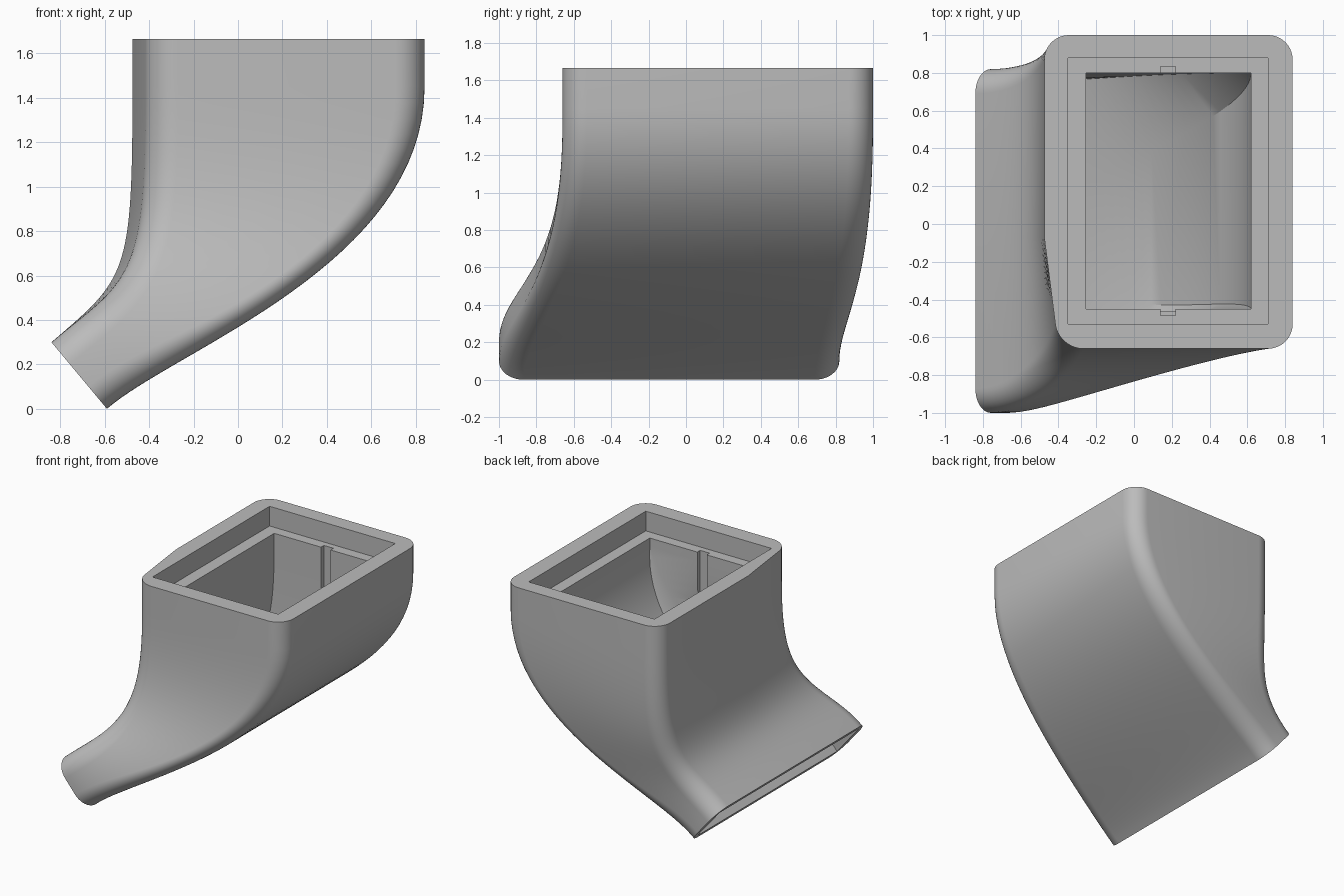
import bpy, bmesh, math
from mathutils import Vector

cube = bpy.data.objects.get("Cube")
if cube:
    bpy.data.objects.remove(cube)

TOP, LEDGE = 1.665, 1.515
STEPS = 32

grey = bpy.data.materials.new("plain_grey")
grey.use_nodes = True
grey.diffuse_color = (0.5, 0.5, 0.5, 1)
grey.node_tree.nodes["Principled BSDF"].inputs["Base Color"].default_value = (0.5, 0.5, 0.5, 1)

# Side profiles of the bend: outer sweep and inner sweep, as (x, z) bezier points
OUTER_BEND = [(0.84, 1.45), (0.84, 0.65), (-0.28, 0.27), (-0.59, 0.0)]
INNER_BEND = [(-0.475, 1.45), (-0.475, 0.60), (-0.50, 0.59), (-0.84, 0.30)]


def lerp(a, b, t):
    return a + (b - a) * t


def bezier(points, t):
    pts = [Vector(p) for p in points]
    while len(pts) > 1:
        pts = [p.lerp(q, t) for p, q in zip(pts, pts[1:])]
    return pts[0]


def ease(t):
    t = t ** 1.2
    return t * t * (3 - 2 * t)


def frame(t, z=None):
    """Ends of a cross-section in the xz plane, and its y limits."""
    a, b = bezier(OUTER_BEND, t), bezier(INNER_BEND, t)
    if z is not None:
        a.y = b.y = z
    s = ease(t)
    return a, b, lerp(-0.66, -1.0, s), lerp(1.0, 0.82, s), s


def place(a, b, pts):
    """Put (distance from a, y) points into space."""
    d = (b - a).normalized()
    return [Vector((a.x + d.x * u, y, a.y + d.y * u)) for u, y in pts]


def fillet(corners, segments=10):
    """Round a polygon of (u, y, radius) corners."""
    out = []
    for i, (u, y, r) in enumerate(corners):
        p = Vector((u, y))
        if not r:
            out.append(p)
            continue
        d1 = (Vector(corners[i - 1][:2]) - p).normalized()
        d2 = (Vector(corners[(i + 1) % len(corners)][:2]) - p).normalized()
        for k in range(segments + 1):
            ang = math.pi / 2 * k / segments
            out.append(p + d1 * r * (1 - math.sin(ang)) + d2 * r * (1 - math.cos(ang)))
    return out


def shell_section(t, z=None):
    a, b, y0, y1, s = frame(t, z)
    w, r = (b - a).length, 0.13
    cut = 0.075 * (1 - s)
    return place(a, b, fillet([(0, y0, r), (0, y1, r), (w, y1, r), (w, -0.07, 0), (w - cut, y0, r)]))


def cavity_section(t, z=None):
    a, b, y0, y1, s = frame(t, z)
    w = (b - a).length
    wall = lerp(0.22, 0.05, s)
    y0, y1 = y0 + lerp(0.21, 0.07, s), y1 - lerp(0.20, 0.07, s)
    k0, k1 = lerp(y0, -0.21, t), lerp(y1, 0.0, t)
    far = w - wall
    lift = wall + 0.3 * math.sin(math.pi * t) * (far - wall)
    return place(a, b, [(wall, k0), (wall, k1), (lift, y1), (far, y1), (far, y0), (lift, y0)])


def recess_section(z):
    x0, x1, y0, y1 = -0.35, 0.71, -0.53, 0.88
    return [Vector((x, y, z)) for x, y in
            [(x1, y0), (x1, y1), (x1, y1), (x0, y1), (x0, y0), (x1, y0)]]


def loft(bm, sections):
    rings = [[bm.verts.new(p) for p in sec] for sec in sections]
    for r0, r1 in zip(rings, rings[1:]):
        for i in range(len(r0)):
            j = (i + 1) % len(r0)
            bm.faces.new((r0[i], r0[j], r1[j], r1[i]))


# Duct body: outer skin, stepped socket and cavity
ts = [i / STEPS for i in range(STEPS + 1)]
bm = bmesh.new()
loft(bm, [shell_section(0, TOP)] + [shell_section(t) for t in ts])
loft(bm, [recess_section(TOP), recess_section(LEDGE), cavity_section(0, LEDGE)]
     + [cavity_section(t) for t in ts])
bmesh.ops.remove_doubles(bm, verts=bm.verts, dist=0.0002)

# Flat rims joining skin and cavity at the inlet and the outlet
open_edges = [e for e in bm.edges if e.is_boundary]
for is_top in (True, False):
    rim = [e for e in open_edges if (min(v.co.z for v in e.verts) > TOP - 0.01) == is_top]
    bmesh.ops.triangle_fill(bm, edges=rim, use_beauty=True)
bmesh.ops.recalc_face_normals(bm, faces=bm.faces)
mesh = bpy.data.meshes.new("duct_body")
bm.to_mesh(mesh)
bm.free()
duct = bpy.data.objects.new("duct_body", mesh)
bpy.context.collection.objects.link(duct)
mesh.materials.append(grey)

# Pair of keying grooves in the socket walls
bpy.ops.mesh.primitive_cube_add(size=1, location=(0.18, 0.175, 1.36))
cutter = bpy.context.object
cutter.name = "groove_cutter"
cutter.scale = (0.08, 1.32, 0.44)
cutter.hide_render = True
cutter.data.materials.append(grey)

bpy.ops.object.select_all(action='DESELECT')
duct.select_set(True)
bpy.context.view_layer.objects.active = duct
groove = duct.modifiers.new("grooves", 'BOOLEAN')
groove.operation = 'DIFFERENCE'
groove.solver = 'EXACT'
groove.object = cutter
bpy.ops.object.modifier_apply(modifier=groove.name)
bpy.data.objects.remove(cutter)
bpy.ops.object.shade_smooth_by_angle(angle=math.radians(30))
